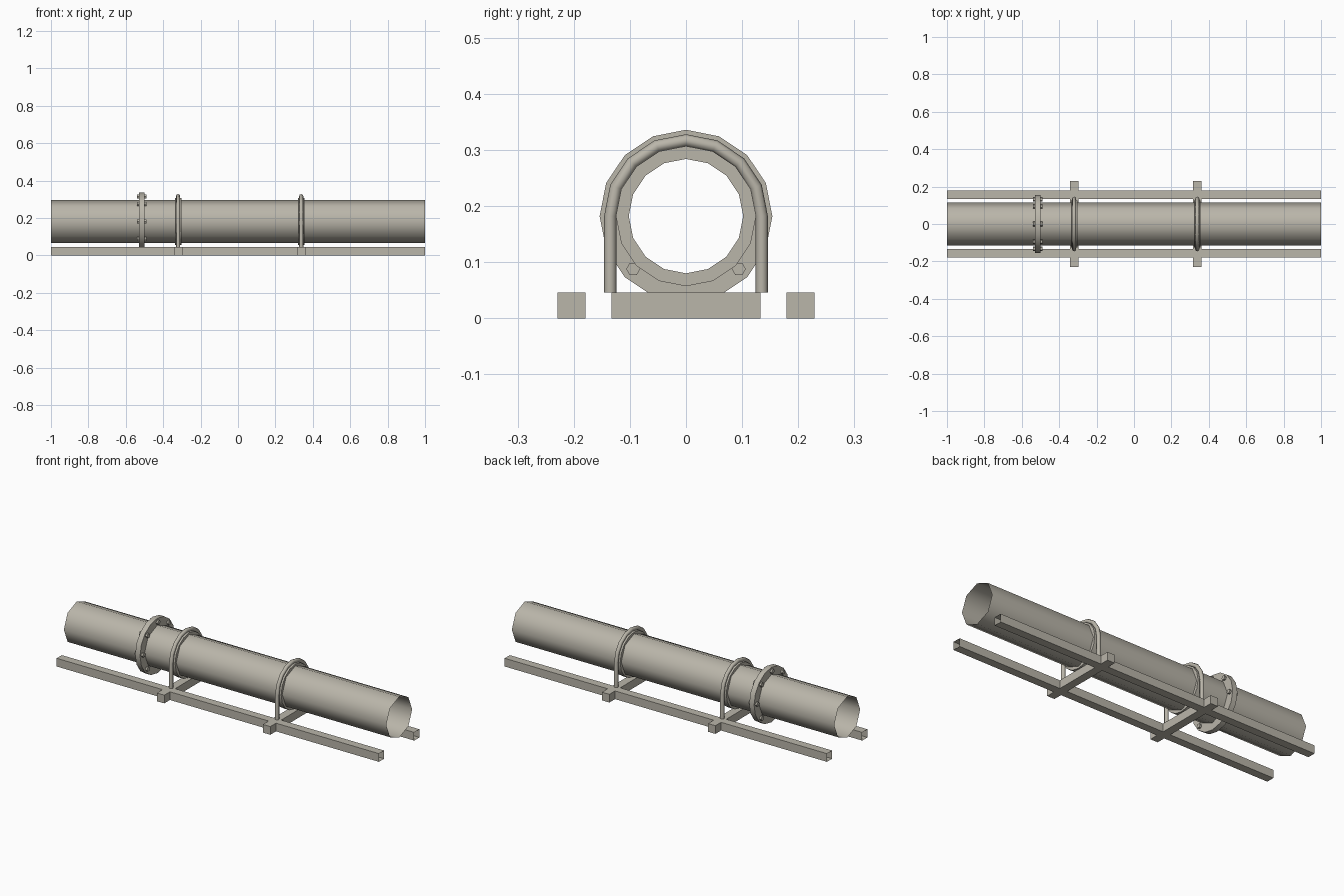
import bpy, bmesh, math
from mathutils import Matrix, Vector

if "Cube" in bpy.data.objects:
    bpy.data.objects.remove(bpy.data.objects["Cube"])

AXIS_Z = 0.182          # height of the pipe centre line
BEAM = 0.046            # square beam size
CLAMPS = (-0.32, 0.338) # clamp positions along the pipe

# warm grey metal for every part
METAL = bpy.data.materials.new("warm_grey_metal")
METAL.diffuse_color = (0.49, 0.465, 0.40, 1)
METAL.use_nodes = True
METAL.node_tree.nodes["Principled BSDF"].inputs["Base Color"].default_value = METAL.diffuse_color


def finish(name, bm, smooth=False, angle=40):
    bmesh.ops.recalc_face_normals(bm, faces=bm.faces[:])
    me = bpy.data.meshes.new(name)
    bm.to_mesh(me)
    bm.free()
    me.materials.append(METAL)
    ob = bpy.data.objects.new(name, me)
    bpy.context.collection.objects.link(ob)
    if smooth:
        bpy.ops.object.select_all(action='DESELECT')
        ob.select_set(True)
        bpy.context.view_layer.objects.active = ob
        bpy.ops.object.shade_smooth_by_angle(angle=math.radians(angle))
    return ob


def lathe(name, profile, sides, closed, angle=40):
    """Spin (x, radius) points around the pipe centre line."""
    bm = bmesh.new()
    rings = []
    for x, r in profile:
        rings.append([bm.verts.new((x, r * math.cos(2 * math.pi * k / sides),
                                    AXIS_Z + r * math.sin(2 * math.pi * k / sides)))
                      for k in range(sides)])
    n = len(rings)
    for i in range(n if closed else n - 1):
        a, b = rings[i], rings[(i + 1) % n]
        for k in range(sides):
            j = (k + 1) % sides
            bm.faces.new((a[k], a[j], b[j], b[k]))
    return finish(name, bm, True, angle)


def beam(name, lo, hi, open_sides=()):
    """Box between two corners, leaving out the faces on the open sides."""
    bm = bmesh.new()
    bmesh.ops.create_cube(bm, size=1)
    lo, hi = Vector(lo), Vector(hi)
    bm.normal_update()
    gone = [f for f in bm.faces
            if any(f.normal.dot(Vector(d)) > 0.9 for d in open_sides)]
    bmesh.ops.delete(bm, geom=gone, context='FACES')
    for v in bm.verts:
        v.co = Vector((lo[i] + (v.co[i] + 0.5) * (hi[i] - lo[i]) for i in range(3)))
    return finish(name, bm)


def ring(name, x, half, inner, outer):
    return lathe(name, [(x - half, inner), (x - half, outer),
                        (x + half, outer), (x + half, inner)], 16, True, 30)


# open-ended pipe
lathe("pipe", [(-1, 0.115), (1, 0.115)], 8, False, 60)

# bolted flange, with no bolt at the very bottom
FX = -0.515
ring("flange", FX, 0.015, 0.102, 0.154)
bm = bmesh.new()
for k in range(-1, 6):
    a = k * math.pi / 4
    m = (Matrix.Translation((FX, 0.133 * math.cos(a), AXIS_Z + 0.133 * math.sin(a)))
         @ Matrix.Rotation(math.pi / 2, 4, 'Y'))
    bmesh.ops.create_cone(bm, cap_ends=True, segments=6, radius1=0.0125,
                          radius2=0.0125, depth=0.052, matrix=m)
finish("flange_bolts", bm)

# hollow long rails with open ends
INNER, OUTER, END = 0.133, 0.133 + BEAM, 0.229
for side, y0, y1 in (("front", -OUTER, -INNER), ("back", INNER, OUTER)):
    beam(side + "_rail", (-1, y0, 0), (1, y1, BEAM), [(1, 0, 0), (-1, 0, 0)])

for n, x in enumerate(CLAMPS, 1):
    h = BEAM / 2
    # crossbeam between the rails, with stubs outside them
    beam(f"crossbeam_{n}", (x - h, -INNER, 0), (x + h, INNER, BEAM),
         [(0, 1, 0), (0, -1, 0)])
    beam(f"front_stub_{n}", (x - h, -END, 0), (x + h, -OUTER, BEAM), [(0, 1, 0)])
    beam(f"back_stub_{n}", (x - h, OUTER, 0), (x + h, END, BEAM), [(0, -1, 0)])

    # collar around the pipe
    ring(f"collar_{n}", x, 0.017, 0.102, 0.125)

    # round-bar clamp: two legs and a half circle
    R = 0.135
    path = [(R, BEAM)]
    path += [(R * math.cos(k * math.pi / 8), AXIS_Z + R * math.sin(k * math.pi / 8))
             for k in range(9)]
    path += [(-R, BEAM)]
    bm = bmesh.new()
    rows = []
    for i, (y, z) in enumerate(path):
        ang = min(max(i - 1, 0), 8) * math.pi / 8
        out = Vector((0, math.cos(ang), math.sin(ang)))
        rows.append([bm.verts.new(Vector((x, y, z)) + 0.011 * (
            out * math.cos(t * math.pi / 4) + Vector((1, 0, 0)) * math.sin(t * math.pi / 4)))
            for t in range(8)])
    for a, b in zip(rows, rows[1:]):
        for t in range(8):
            u = (t + 1) % 8
            bm.faces.new((a[t], a[u], b[u], b[t]))
    finish(f"u_clamp_{n}", bm, True, 60)
